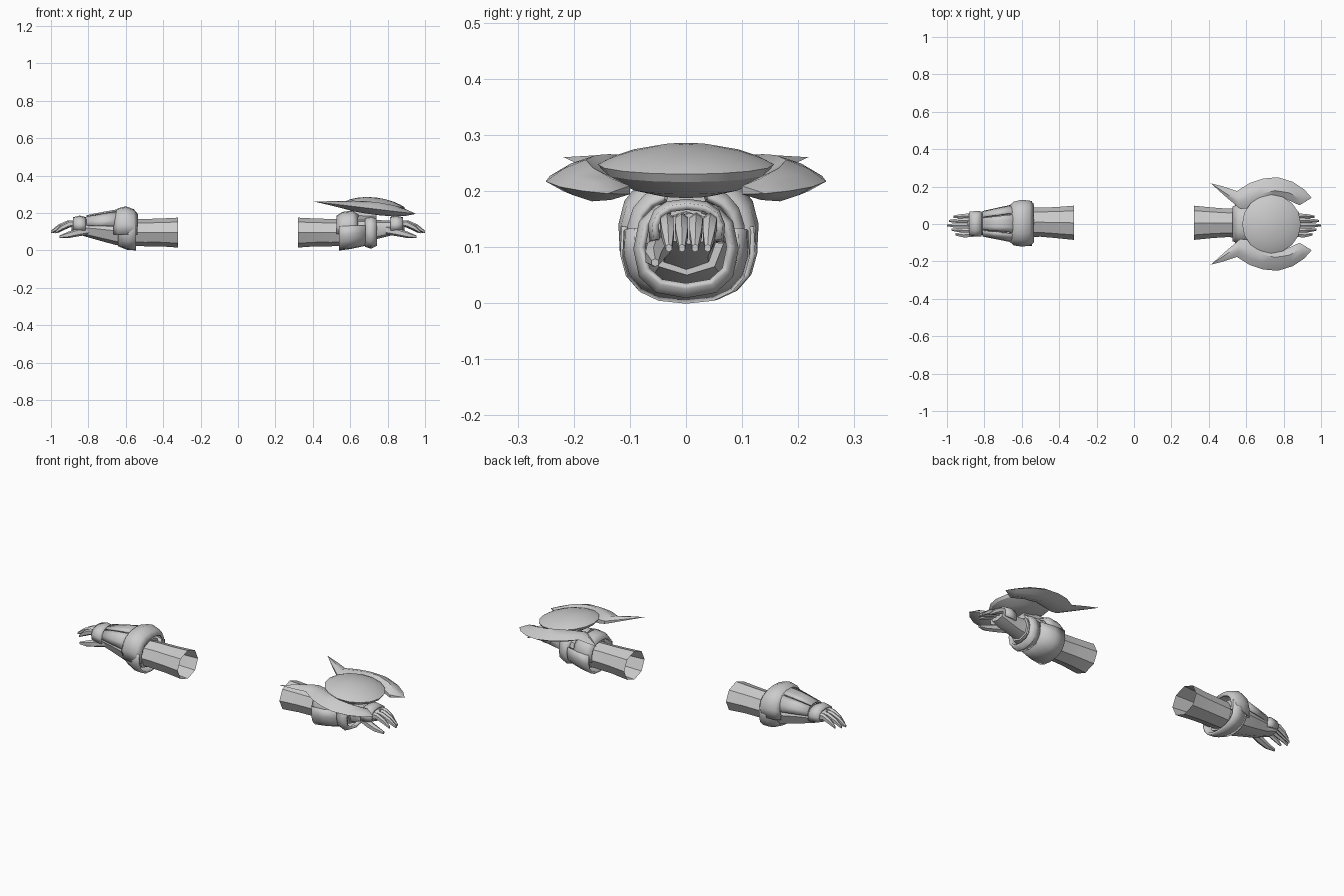
import bpy, bmesh, math

if "Cube" in bpy.data.objects:
    bpy.data.objects.remove(bpy.data.objects["Cube"])

grey = bpy.data.materials.new("plain grey")
grey.diffuse_color = (0.6, 0.6, 0.6, 1)
grey.use_nodes = True
grey.node_tree.nodes["Principled BSDF"].inputs["Base Color"].default_value = grey.diffuse_color


def finish(name, rings, closed=True, cap0=True, cap1=True, angle=40):
    """Skin a list of point rings into one object."""
    bm = bmesh.new()
    vs = [[bm.verts.new(p) for p in r] for r in rings]
    n = len(rings[0])
    for a, b in zip(vs, vs[1:]):
        for i in range(n if closed else n - 1):
            j = (i + 1) % n
            bm.faces.new((a[i], a[j], b[j], b[i]))
    if closed and cap0:
        bm.faces.new(vs[0])
    if closed and cap1:
        bm.faces.new(vs[-1])
    bmesh.ops.remove_doubles(bm, verts=bm.verts, dist=0.0002)
    bmesh.ops.recalc_face_normals(bm, faces=bm.faces)
    me = bpy.data.meshes.new(name)
    bm.to_mesh(me)
    bm.free()
    me.materials.append(grey)
    ob = bpy.data.objects.new(name, me)
    bpy.context.collection.objects.link(ob)
    bpy.ops.object.select_all(action='DESELECT')
    ob.select_set(True)
    bpy.context.view_layer.objects.active = ob
    bpy.ops.object.shade_smooth_by_angle(angle=math.radians(angle))
    return ob


def section(s, sec, angles, power):
    """Squarish oval in the plane x; sec = x, y0, y1, z0, z1."""
    x, y0, y1, z0, z1 = sec
    pts = []
    for d in angles:
        c, q = math.cos(math.radians(d)), math.sin(math.radians(d))
        c = math.copysign(abs(c) ** power, c)
        q = math.copysign(abs(q) ** power, q)
        pts.append((s * x, (y0 + y1) / 2 + c * (y1 - y0) / 2,
                    (z0 + z1) / 2 + q * (z1 - z0) / 2))
    return pts


def loft(name, s, secs, n=8, power=0.85, cap0=True, cap1=True):
    angles = [90 + 360 * i / n for i in range(n)]
    return finish(name, [section(s, c, angles, power) for c in secs],
                  True, cap0, cap1)


def shell(name, s, secs, a0, a1, n=8, thick=0.012, power=0.8):
    """Curved plate covering part of the arm."""
    angles = [a0 + (a1 - a0) * i / n for i in range(n + 1)]
    ob = finish(name, [section(s, c, angles, power) for c in secs], False)
    m = ob.modifiers.new("thickness", 'SOLIDIFY')
    m.thickness, m.offset = thick, 0
    return ob


def digit(name, s, path):
    """Finger from points x, y, z, half width, half height."""
    loft(name, s, [(x, y - w, y + w, z - h, z + h) for x, y, z, w, h in path], 6)


def hand(side, s):
    loft(side + "_palm", s, [(0.72, -.055, .055, .055, .165), (0.78, -.05, .052, .07, .16),
                             (0.84, -.05, .058, .085, .16), (0.89, -.042, .055, .105, .16)])
    # knuckle guard
    shell(side + "_knuckle_guard", s,
          [(.815, -.06, .062, .08, .172), (.845, -.062, .064, .08, .18),
           (.88, -.055, .06, .09, .172)], -20, 200)
    # curled fingers
    for i, (y, tip) in enumerate(((-.034, .975), (-.008, 1.0), (.018, .99), (.043, .965))):
        L = tip - .86
        digit(f"{side}_finger_{i + 1}", s,
              [(.86, y, .145, .013, .017), (.86 + L * .38, y, .141, .0135, .018),
               (.86 + L * .72, y * .95, .122, .012, .016), (tip, y * .9, .098, .006, .007)])
    # thumb
    digit(side + "_thumb", s, [(.79, -.035, .11, .015, .025), (.86, -.052, .095, .019, .021),
                               (.91, -.058, .082, .016, .017), (.955, -.055, .072, .007, .007)])


# Arm without the shield
hand("left", -1)
loft("left_forearm", -1, [(.32, -.085, .098, .015, .175), (.42, -.075, .09, .022, .17),
                          (.50, -.068, .088, .022, .168), (.60, -.07, .085, .025, .165)],
     8, cap0=False, power=1)
loft("left_bracer", -1, [(.56, -.088, .10, .02, .175), (.65, -.085, .095, .028, .18),
                         (.75, -.068, .072, .055, .175), (.83, -.055, .058, .078, .165)])
shell("left_lower_guard", -1, [(.545, -.112, .118, .006, .20), (.59, -.112, .122, .008, .205),
                               (.64, -.095, .10, .028, .2)], 165, 375, 10)
# rolled cuff over the top of the wrist
shell("left_upper_cuff", -1, [(.54, -.095, .105, .03, .19), (.56, -.112, .12, .02, .215),
                              (.60, -.115, .124, .015, .23), (.64, -.11, .115, .02, .22),
                              (.662, -.09, .095, .03, .195)], -15, 195, 10)
# tapering back-of-hand plates
for name, a0, a1 in (("left_top_plate", 66, 114), ("left_front_plate", 120, 178),
                     ("left_back_plate", 2, 60)):
    shell(name, -1, [(.645, -.095, .10, .03, .215), (.73, -.078, .082, .05, .2),
                     (.81, -.062, .064, .075, .183)], a0, a1, 3, .01)

# Arm with the shield
hand("right", 1)
loft("right_forearm", 1, [(.32, -.085, .098, .015, .175), (.42, -.075, .088, .022, .17),
                          (.50, -.07, .082, .022, .168), (.60, -.075, .085, .025, .165)],
     8, cap0=False, power=1)
shell("right_lower_guard", 1, [(.54, -.108, .108, .005, .19), (.60, -.105, .105, .013, .19),
                               (.68, -.088, .09, .03, .185)], 165, 375, 10)
loft("right_bracer", 1, [(.56, -.085, .09, .022, .17), (.65, -.085, .088, .025, .172),
                         (.74, -.065, .068, .05, .168)])
shell("right_upper_cuff", 1, [(.53, -.088, .09, .03, .18), (.56, -.1, .1, .02, .2),
                              (.61, -.1, .1, .02, .207), (.64, -.088, .09, .03, .19)], -10, 190, 10)
shell("right_wrist_band", 1, [(.68, -.08, .08, .025, .17), (.71, -.088, .088, .015, .178),
                              (.74, -.078, .078, .03, .17)], -90, 270, 12)
loft("shield_mount", 1, [(.60, -.04, .04, .15, .225), (.74, -.035, .035, .15, .215)])

# Tilted domed disc of the shield
CX, TILT, N = .735, -.11, 16
disc = []
for r, z in ((.0, .283), (.05, .280), (.10, .270), (.138, .257), (.157, .247),
             (.148, .232), (.10, .205), (.05, .193), (0, .190)):
    ring = []
    for i in range(N):
        a = 2 * math.pi * i / N
        dx = r * math.cos(a)
        ring.append((CX + dx, r * math.sin(a), z + TILT * dx))
    disc.append(ring)
finish("shield_disc", disc, cap0=False, cap1=False, angle=30)

# Crescent blades: outer x, outer y, inner x, inner y, height above, depth below
blade = [(.41, .218, .41, .218, 0, 0), (.48, .20, .488, .148, .012, .008),
         (.55, .176, .568, .08, .022, .018), (.62, .22, .61, .085, .03, .026),
         (.69, .243, .67, .11, .036, .03), (.77, .25, .745, .135, .037, .031),
         (.85, .225, .82, .13, .032, .028), (.91, .185, .885, .10, .02, .018),
         (.95, .14, .95, .14, 0, 0)]
rings = []
for ox, oy, ix, iy, up, dn in blade:
    ring = []
    for t, h in ((0, 0), (.28, up * .6), (.62, up), (1, up * .3),
                 (1, -dn * .5), (.6, -dn), (.28, -dn * .6)):
        x, y = ox + (ix - ox) * t, oy + (iy - oy) * t
        ring.append((x, y, .26 - .12 * (x - .41) + h))
    rings.append(ring)
ob = finish("shield_blades", rings, cap0=False, cap1=False, angle=45)
m = ob.modifiers.new("other side", 'MIRROR')
m.use_axis = (False, True, False)
